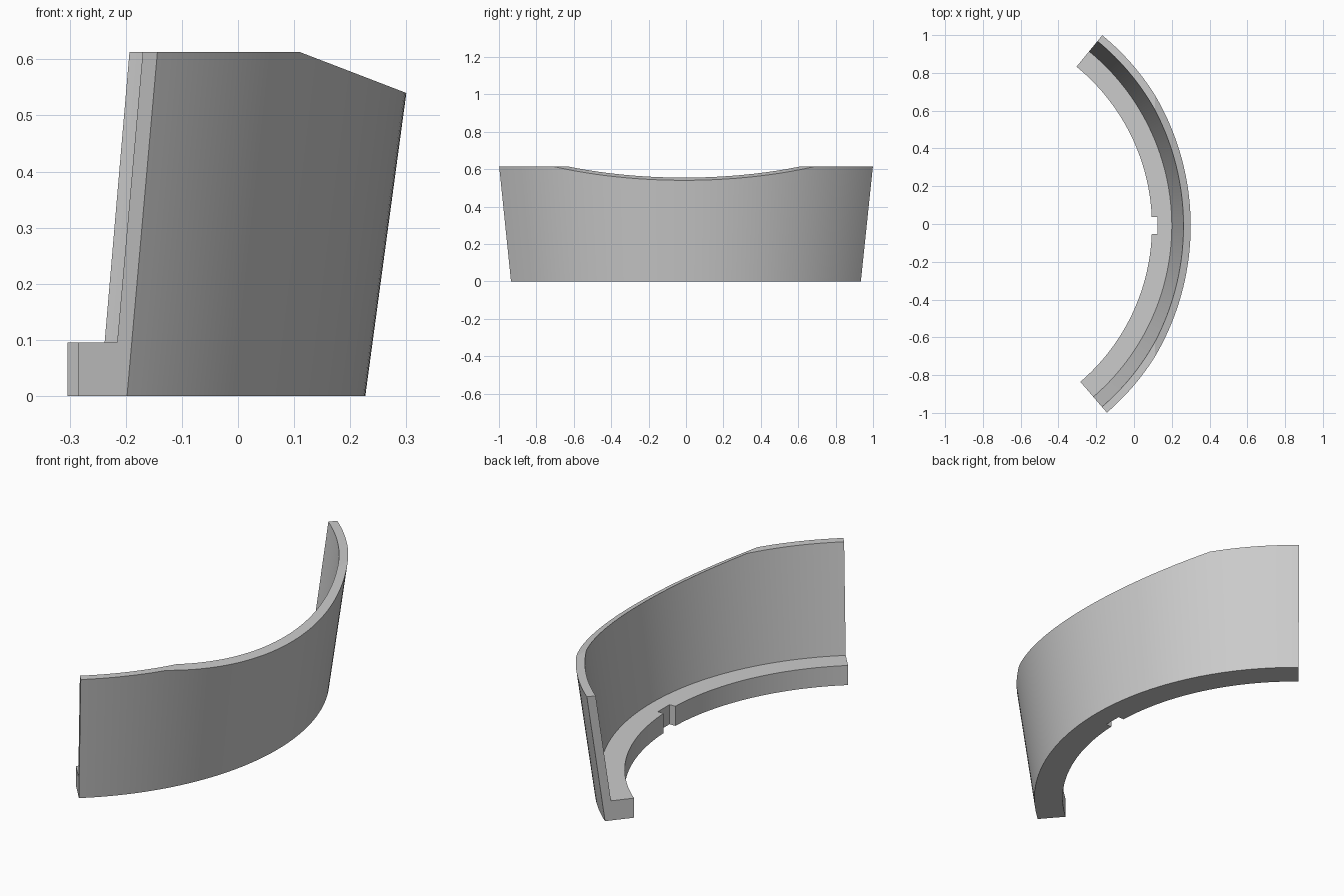
import bpy
import bmesh
from math import radians, sin, cos, atan2
from mathutils import Vector, Matrix

old = bpy.data.objects.get("Cube")
if old:
    bpy.data.objects.remove(old, do_unlink=True)

CENTRE = Vector((-0.994, -0.01, 0))
START, END, STEPS = radians(-49.3), radians(50.7), 72

# One plain grey for everything
grey = bpy.data.materials.new("light_grey")
grey.use_nodes = True
colour = (0.6, 0.6, 0.6, 1)
grey.diffuse_color = colour
grey.node_tree.nodes["Principled BSDF"].inputs["Base Color"].default_value = colour


def finish(bm, name):
    bmesh.ops.recalc_face_normals(bm, faces=bm.faces)
    mesh = bpy.data.meshes.new(name)
    bm.to_mesh(mesh)
    bm.free()
    mesh.materials.append(grey)
    obj = bpy.data.objects.new(name, mesh)
    bpy.context.collection.objects.link(obj)
    return obj


def cut_box(target, name, centre, size, tilt=0.0):
    """Cut a box, tilted about y, out of the target."""
    bm = bmesh.new()
    matrix = (Matrix.Translation(centre) @ Matrix.Rotation(tilt, 4, 'Y')
              @ Matrix.Diagonal((*size, 1)))
    bmesh.ops.create_cube(bm, size=1, matrix=matrix)
    cutter = finish(bm, name)
    cutter.hide_render = True
    mod = target.modifiers.new(name, 'BOOLEAN')
    mod.operation = 'DIFFERENCE'
    mod.solver = 'EXACT'
    mod.object = cutter
    bpy.context.view_layer.objects.active = target
    bpy.ops.object.modifier_apply(modifier=mod.name)
    bpy.data.objects.remove(cutter, do_unlink=True)


# Leaning wall with an inner foot ledge: (radius, height) section swept on an arc
section = [(1.089, 0), (1.221, 0), (1.304, 0.613),
           (1.264, 0.613), (1.194, 0.095), (1.089, 0.095)]
bm = bmesh.new()
rows = []
for i in range(STEPS + 1):
    a = START + (END - START) * i / STEPS
    rows.append([bm.verts.new(CENTRE + Vector((r * cos(a), r * sin(a), z)))
                 for r, z in section])
count = len(section)
for near, far in zip(rows, rows[1:]):
    for k in range(count):
        n = (k + 1) % count
        bm.faces.new((near[k], near[n], far[n], far[k]))
bm.faces.new(rows[0])
bm.faces.new(rows[-1])
wall = finish(bm, "curved_wall")

# Sloping cut across the middle of the top rim
slope = atan2(0.073, 0.19)
hinge = Vector((0.11, 0, 0.613))
cut_box(wall, "rim_cutter", hinge + 0.5 * Vector((sin(slope), 0, cos(slope))),
        (2, 3, 1), slope)

# Small locating notch in the ledge
cut_box(wall, "notch_cutter", (0.075, CENTRE.y + 0.002, 0.05), (0.1, 0.09, 0.3))

# Smooth curve, crisp corners
bpy.ops.object.select_all(action='DESELECT')
wall.select_set(True)
bpy.context.view_layer.objects.active = wall
bpy.ops.object.shade_smooth_by_angle(angle=radians(15))
